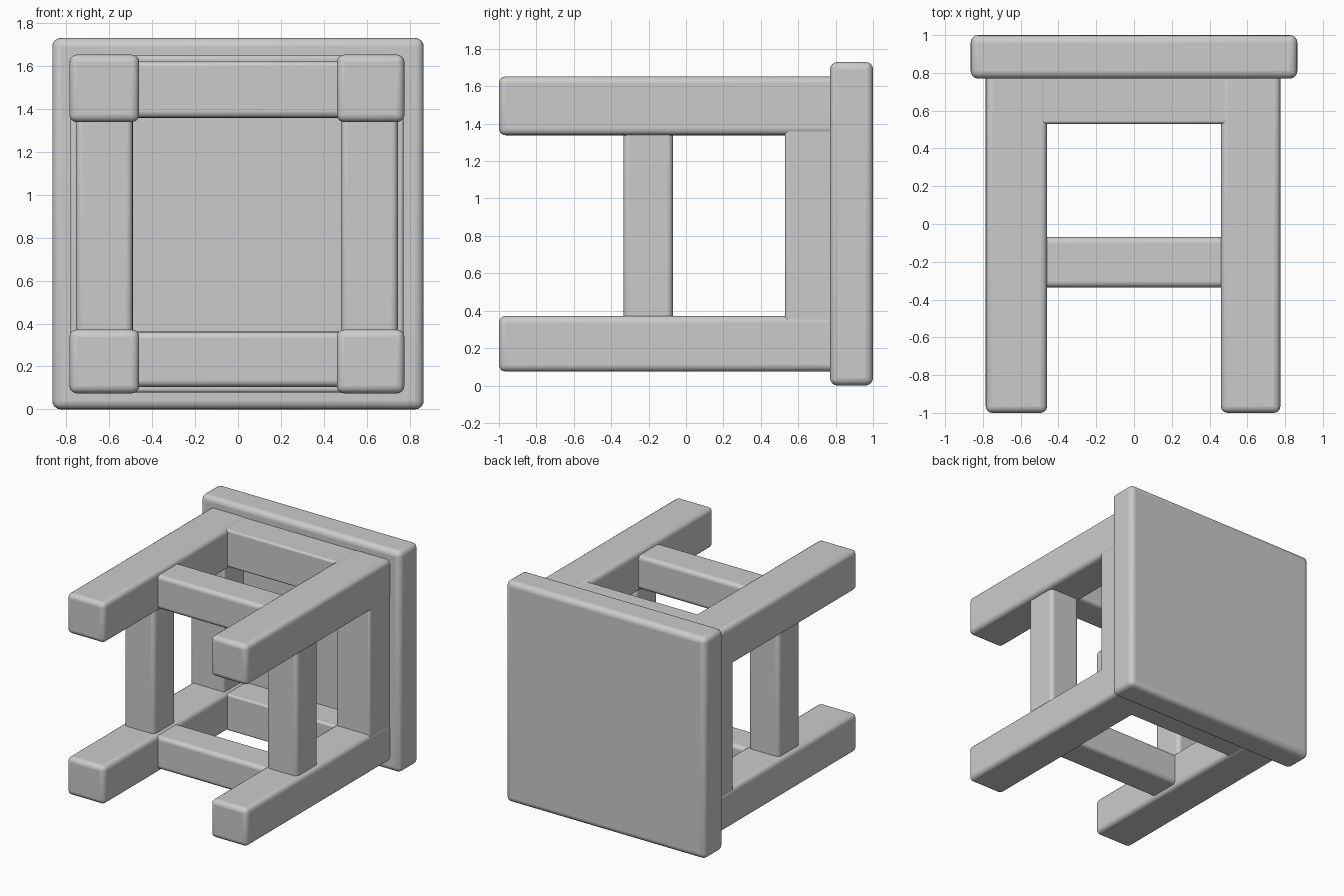
import bpy
import bmesh
from math import radians
from mathutils import Vector

cube = bpy.data.objects.get("Cube")
if cube:
    bpy.data.objects.remove(cube, do_unlink=True)

grey = bpy.data.materials.new("plain grey")
grey.use_nodes = True
COLOUR = (0.6, 0.6, 0.6, 1)
grey.diffuse_color = COLOUR
grey.node_tree.nodes["Principled BSDF"].inputs["Base Color"].default_value = COLOUR


def rounded_box(name, xs, ys, zs, radius):
    """Box spanning the given ranges, with softly rounded edges."""
    low, high = (Vector(corner) for corner in zip(xs, ys, zs))
    bm = bmesh.new()
    bmesh.ops.create_cube(bm, size=1)
    bmesh.ops.scale(bm, vec=high - low, verts=bm.verts)
    mesh = bpy.data.meshes.new(name)
    bm.to_mesh(mesh)
    bm.free()
    mesh.materials.append(grey)
    obj = bpy.data.objects.new(name, mesh)
    obj.location = (low + high) / 2
    bpy.context.collection.objects.link(obj)
    bevel = obj.modifiers.new("rounding", "BEVEL")
    bevel.width = radius
    bevel.segments = 4
    bpy.ops.object.select_all(action="DESELECT")
    obj.select_set(True)
    bpy.context.view_layer.objects.active = obj
    bpy.ops.object.shade_smooth_by_angle(angle=radians(40))
    return obj


# Seat slab, standing upright at the back
rounded_box("seat", (-0.865, 0.865), (0.77, 1), (0, 1.73), 0.04)

# Outer and inner limits of the leg frame
sides = {"right": (-0.785, -0.46), "left": (0.46, 0.775)}
levels = {"lower": (0.075, 0.372), "upper": (1.338, 1.652)}

# Four legs pointing forward from the seat
for side, xs in sides.items():
    for level, zs in levels.items():
        rounded_box(f"{level}_{side}_leg", xs, (-1, 0.82), zs, 0.035)

# Aprons flush with the legs, and slimmer stretchers midway along them
rails = {"apron": ((0.53, 0.82), 0.004, 0.015),
         "stretcher": ((-0.335, -0.07), 0.03, 0.03)}
for kind, (ys, inset, radius) in rails.items():
    for level, (z0, z1) in levels.items():
        zs = (z0 + inset, z1 - 0.01) if level == "lower" else (z0 + 0.02, z1 - inset)
        rounded_box(f"{level}_{kind}", (-0.6, 0.6), ys, zs, radius)
    for side, (x0, x1) in sides.items():
        xs = (x0 + inset, x1 - 0.03) if side == "right" else (x0 + 0.02, x1 - inset)
        rounded_box(f"{side}_{kind}", xs, ys, (0.2, 1.5), radius)
